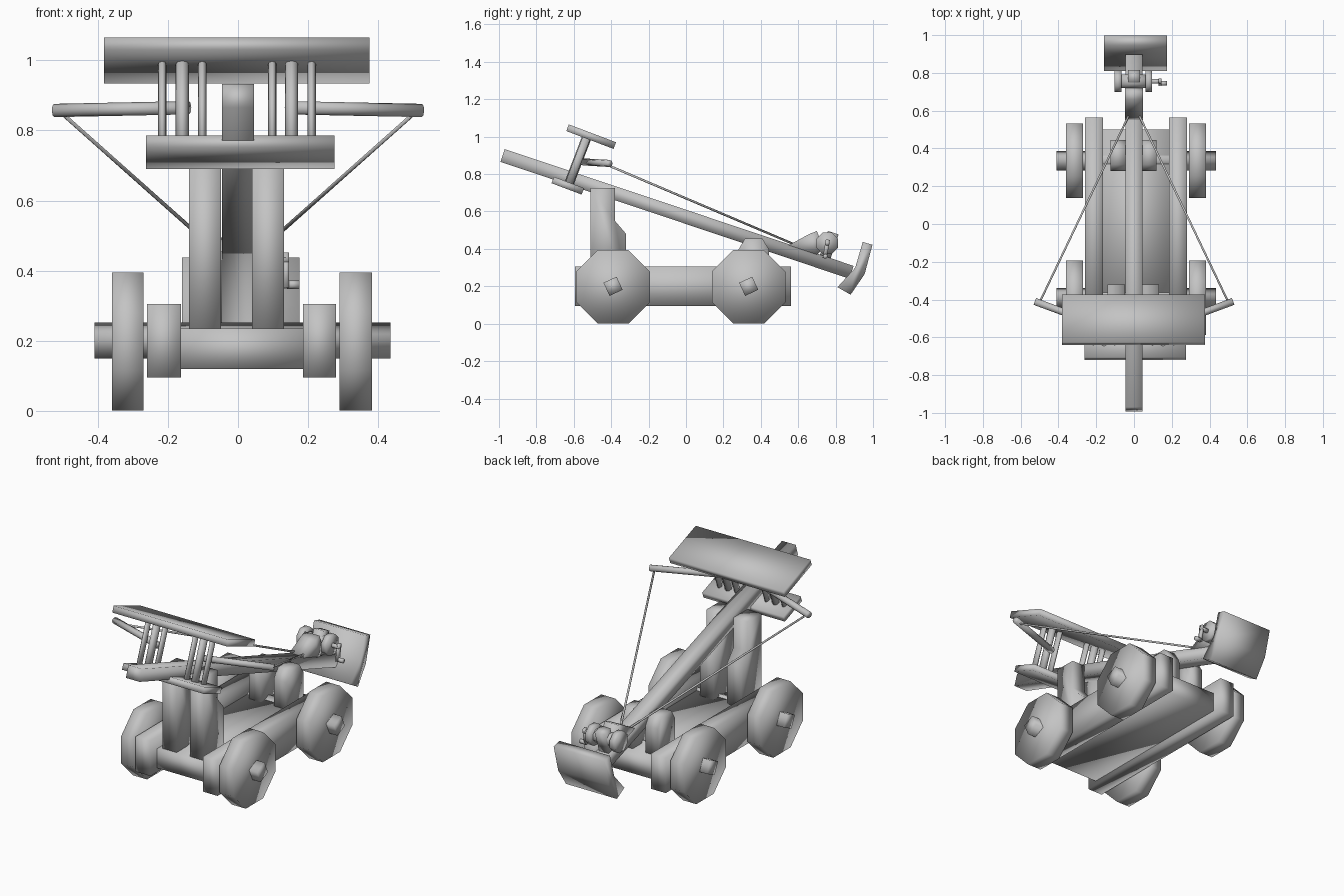
import bpy, bmesh, math
from mathutils import Vector

if "Cube" in bpy.data.objects:
    bpy.data.objects.remove(bpy.data.objects["Cube"])

mat = bpy.data.materials.new("plain_grey")
mat.diffuse_color = (0.55, 0.55, 0.55, 1)
mat.use_nodes = True
mat.node_tree.nodes["Principled BSDF"].inputs["Base Color"].default_value = mat.diffuse_color


def finish(name, bm):
    bmesh.ops.recalc_face_normals(bm, faces=bm.faces)
    me = bpy.data.meshes.new(name)
    bm.to_mesh(me)
    bm.free()
    for p in me.polygons:
        p.use_smooth = True
    me.materials.append(mat)
    ob = bpy.data.objects.new(name, me)
    bpy.context.collection.objects.link(ob)
    return ob


def prism(name, pts, x0, x1):
    """Side profile (y, z) extruded along x."""
    bm = bmesh.new()
    f = bm.faces.new([bm.verts.new((x0, y, z)) for y, z in pts])
    r = bmesh.ops.extrude_face_region(bm, geom=[f])
    vs = [v for v in r["geom"] if isinstance(v, bmesh.types.BMVert)]
    bmesh.ops.translate(bm, verts=vs, vec=(x1 - x0, 0, 0))
    return finish(name, bm)


def rod(name, a, b, r, n=8, flat=1.0):
    """Straight bar from a to b; flat stretches its depth."""
    a, b = Vector(a), Vector(b)
    d = b - a
    bm = bmesh.new()
    bmesh.ops.create_cone(bm, cap_ends=True, segments=n, radius1=r, radius2=r, depth=d.length)
    bmesh.ops.scale(bm, vec=(1, flat, 1), verts=bm.verts)
    ob = finish(name, bm)
    ob.rotation_mode = 'QUATERNION'
    ob.rotation_quaternion = d.to_track_quat('Z', 'Y')
    ob.location = (a + b) / 2
    return ob


def rect(cy, cz, length, thick, deg):
    a = math.radians(deg)
    c, s = math.cos(a), math.sin(a)
    return [(cy + u * c - v * s, cz + u * s + v * c) for u, v in
            ((-length / 2, -thick / 2), (length / 2, -thick / 2),
             (length / 2, thick / 2), (-length / 2, thick / 2))]


def ngon(cy, cz, apothem, n=8):
    r = apothem / math.cos(math.pi / n)
    return [(cy + r * math.cos((i + .5) * 2 * math.pi / n),
             cz + r * math.sin((i + .5) * 2 * math.pi / n)) for i in range(n)]


# Wheels and axles
for label, y in (("front", -0.39), ("rear", 0.335)):
    prism(label + "_axle", rect(y, 0.2, 0.077, 0.077, 25), -0.41, 0.435)
    prism(label + "_wheel_left", ngon(y, 0.197, 0.197), -0.36, -0.27)
    prism(label + "_wheel_right", ngon(y, 0.197, 0.197), 0.29, 0.382)

# Chassis
prism("side_rail_left", rect(-0.015, 0.2, 1.155, 0.21, 0), -0.26, -0.163)
prism("side_rail_right", rect(-0.015, 0.2, 1.155, 0.21, 0), 0.185, 0.28)
prism("deck", rect(-0.015, 0.177, 1.03, 0.115, 0), -0.165, 0.187)

# Front and rear posts, in pairs beside the beam
front = [(-0.51, 0.2), (-0.32, 0.2), (-0.32, 0.48), (-0.38, 0.55), (-0.38, 0.725), (-0.51, 0.725)]
rear = [(0.28, 0.2), (0.445, 0.2), (0.445, 0.395), (0.408, 0.455), (0.315, 0.455), (0.28, 0.395)]
for side, x0, x1 in (("left", -0.14, -0.048), ("right", 0.04, 0.132)):
    prism("front_post_" + side, front, x0, x1)
for side, x0, x1 in (("left", -0.125, -0.045), ("right", 0.04, 0.12)):
    prism("rear_post_" + side, rear, x0, x1)

# Sloping main beam
prism("main_beam", rect(-0.048, 0.587, 1.967, 0.072, -18.5), -0.045, 0.045)

# Cross planks
prism("upper_plank", rect(-0.507, 1.0, 0.27, 0.038, -20.7), -0.382, 0.375)
prism("lower_plank", rect(-0.632, 0.738, 0.172, 0.037, -20.7), -0.262, 0.275)

# Struts between the planks
for i, (x, r) in enumerate(((-0.216, .012), (-0.159, .019), (-0.102, .012),
                            (0.098, .012), (0.153, .019), (0.21, .012))):
    rod("strut_%d" % i, (x, -0.628, 0.742), (x, -0.533, 0.99), r, 8,
        1.8 if r < .015 else 1.35)

# Bow arms and string
for side, s in (("left", -1), ("right", 1)):
    rod("bow_arm_" + side, (s * 0.14, -0.552, 0.865), (s * 0.525, -0.41, 0.857), 0.019, 8)
    rod("bow_string_" + side, (s * 0.495, -0.405, 0.842), (s * 0.03, 0.57, 0.428), 0.006, 6)

# String catch wedge
prism("catch_wedge", [(0.55, 0.42), (0.70, 0.37), (0.735, 0.40), (0.70, 0.495), (0.66, 0.48)],
      -0.048, 0.048)

# Winch with crank
prism("winch_drum", ngon(0.755, 0.43, 0.036), -0.075, 0.07)
prism("winch_flange_left", ngon(0.755, 0.43, 0.057), -0.104, -0.065)
prism("winch_flange_right", ngon(0.755, 0.43, 0.057), 0.06, 0.096)
prism("winch_block", rect(0.765, 0.42, 0.06, 0.14, -18.5), -0.032, 0.032)
prism("crank_shaft", ngon(0.755, 0.43, 0.012), 0.09, 0.145)
prism("crank_arm", rect(0.75, 0.40, 0.022, 0.1, -10), 0.13, 0.145)
prism("crank_grip", ngon(0.745, 0.36, 0.012), 0.14, 0.175)

# Bent ground blade at the back
prism("ground_blade", [(0.945, 0.437), (0.997, 0.422), (0.955, 0.265), (0.88, 0.155),
                       (0.81, 0.195), (0.905, 0.30)], -0.16, 0.175)
